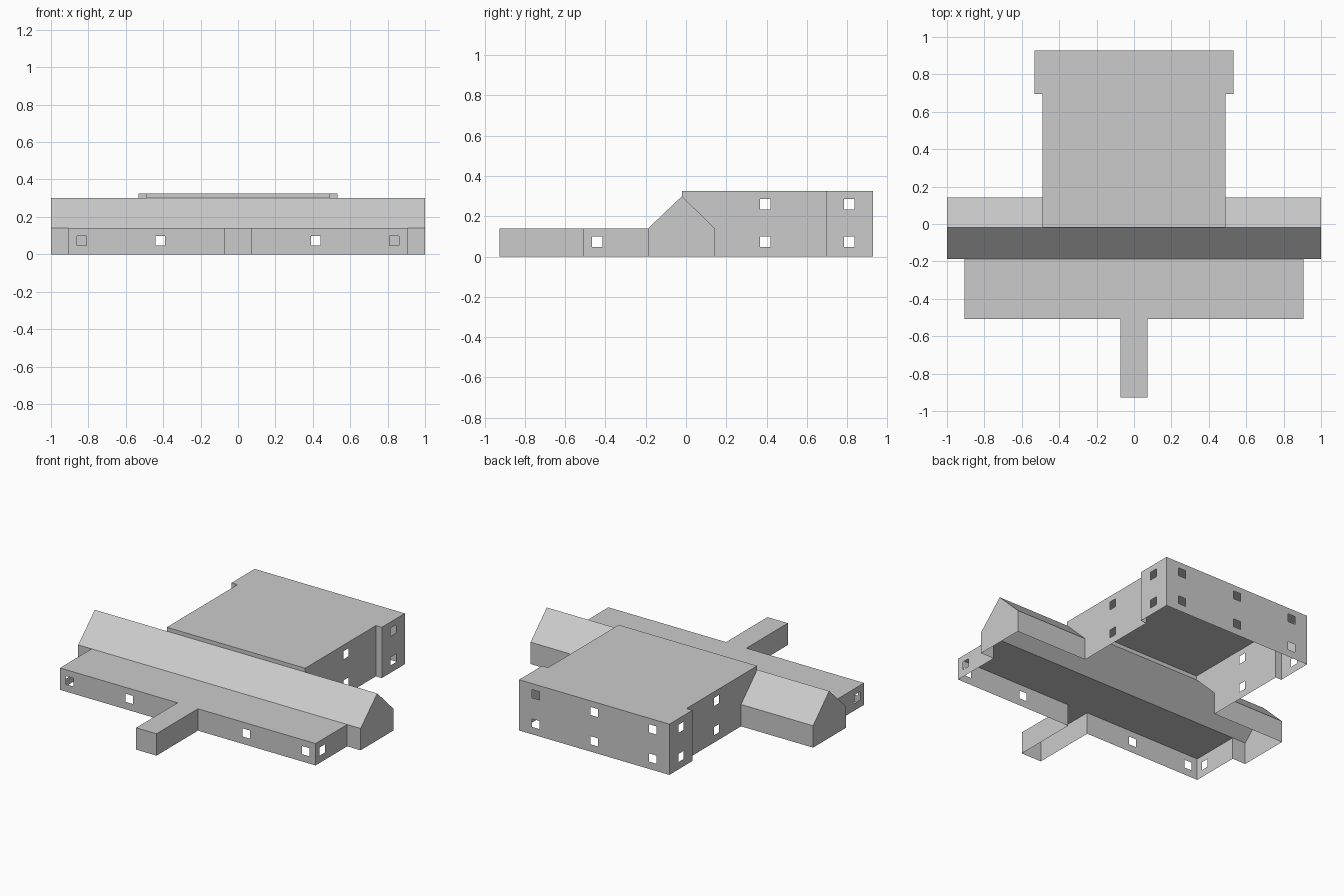
import bpy, bmesh
from mathutils import Vector

if "Cube" in bpy.data.objects:
    bpy.data.objects.remove(bpy.data.objects["Cube"])

LOW, TOP, RIDGE = 0.14, 0.325, 0.30        # eave, tall block roof, ridge heights
WIN = 0.026                                # half window size
ROW1, ROW2 = 0.073, 0.26                   # window row centres
XG, XF, XE, XM, XB = 1.0, 0.905, 0.072, 0.49, 0.532
Y_ENTRY, Y_FRONT, Y_EAVE, Y_RIDGE = -0.927, -0.508, -0.188, -0.02
Y_BACKEAVE, Y_STEP, Y_BACK = 0.143, 0.695, 0.928


def poly(bm, pts):
    bm.faces.new([bm.verts.new(p) for p in pts])


def wall(bm, a, b, h, wins=(), rows=()):
    """Upright wall a->b (outside on the right) with open window holes."""
    a, b = Vector(a), Vector(b)
    n = (b - a).length
    d = (b - a) / n
    us = sorted({0, n} | {min(max(w + s, 0), n) for w in wins for s in (-WIN, WIN)})
    zs = sorted({0, h} | {r + s for r in rows for s in (-WIN, WIN)})
    for u0, u1 in zip(us, us[1:]):
        for z0, z1 in zip(zs, zs[1:]):
            uc, zc = (u0 + u1) / 2, (z0 + z1) / 2
            if any(abs(uc - w) < WIN for w in wins) and any(abs(zc - r) < WIN for r in rows):
                continue
            p, q = a + d * u0, a + d * u1
            poly(bm, [(*p, z0), (*q, z0), (*q, z1), (*p, z1)])


def roof(bm, x, y0, y1, z0, z1=None, x0=0):
    z1 = z0 if z1 is None else z1
    poly(bm, [(x0, y0, z0), (x, y0, z0), (x, y1, z1), (x0, y1, z1)])


def finish(name, bm):
    bmesh.ops.remove_doubles(bm, verts=bm.verts, dist=1e-5)
    me = bpy.data.meshes.new(name)
    bm.to_mesh(me)
    bm.free()
    ob = bpy.data.objects.new(name, me)
    bpy.context.collection.objects.link(ob)
    ob.modifiers.new("mirror", 'MIRROR').use_axis[0] = True


# Entrance passage (every part is the right half, mirrored in x)
bm = bmesh.new()
wall(bm, (0, Y_ENTRY), (XE, Y_ENTRY), LOW)
wall(bm, (XE, Y_ENTRY), (XE, Y_FRONT), LOW)
roof(bm, XE, Y_ENTRY, Y_FRONT, LOW)
finish("entrance_passage", bm)

# Flat-roofed front wing
bm = bmesh.new()
wall(bm, (XE, Y_FRONT), (XF, Y_FRONT), LOW, (0.415 - XE, 0.835 - XE), (ROW1,))
wall(bm, (XF, Y_FRONT), (XF, Y_EAVE), LOW, (-0.44 - Y_FRONT,), (ROW1,))
roof(bm, XF, Y_FRONT, Y_EAVE, LOW)
finish("front_wing", bm)

# Long gabled hall; the back slope stops at the tall block
bm = bmesh.new()
wall(bm, (XF, Y_EAVE), (XG, Y_EAVE), LOW)
poly(bm, [(XG, Y_EAVE, 0), (XG, Y_BACKEAVE, 0), (XG, Y_BACKEAVE, LOW),
          (XG, Y_RIDGE, RIDGE), (XG, Y_EAVE, LOW)])
wall(bm, (XG, Y_BACKEAVE), (XM, Y_BACKEAVE), LOW)
roof(bm, XG, Y_EAVE, Y_RIDGE, LOW, RIDGE)
roof(bm, XG, Y_RIDGE, Y_BACKEAVE, RIDGE, LOW, XM)
finish("gabled_hall", bm)

# Tall main block, its front side rising out of the gable
bm = bmesh.new()
poly(bm, [(0, Y_RIDGE, RIDGE), (XM, Y_RIDGE, RIDGE), (XM, Y_RIDGE, TOP), (0, Y_RIDGE, TOP)])
poly(bm, [(XM, Y_RIDGE, RIDGE), (XM, Y_BACKEAVE, LOW), (XM, Y_BACKEAVE, TOP), (XM, Y_RIDGE, TOP)])
wall(bm, (XM, Y_BACKEAVE), (XM, Y_STEP), TOP, (0.393 - Y_BACKEAVE,), (ROW1, ROW2))
roof(bm, XM, Y_RIDGE, Y_STEP, TOP)
finish("main_block", bm)

# Slightly wider back wing
bm = bmesh.new()
wall(bm, (XM, Y_STEP), (XB, Y_STEP), TOP)
wall(bm, (XB, Y_STEP), (XB, Y_BACK), TOP, (0.81 - Y_STEP,), (ROW1, ROW2))
wall(bm, (XB, Y_BACK), (0, Y_BACK), TOP, (XB - 0.415, XB), (ROW1, ROW2))
roof(bm, XB, Y_STEP, Y_BACK, TOP)
finish("back_wing", bm)
